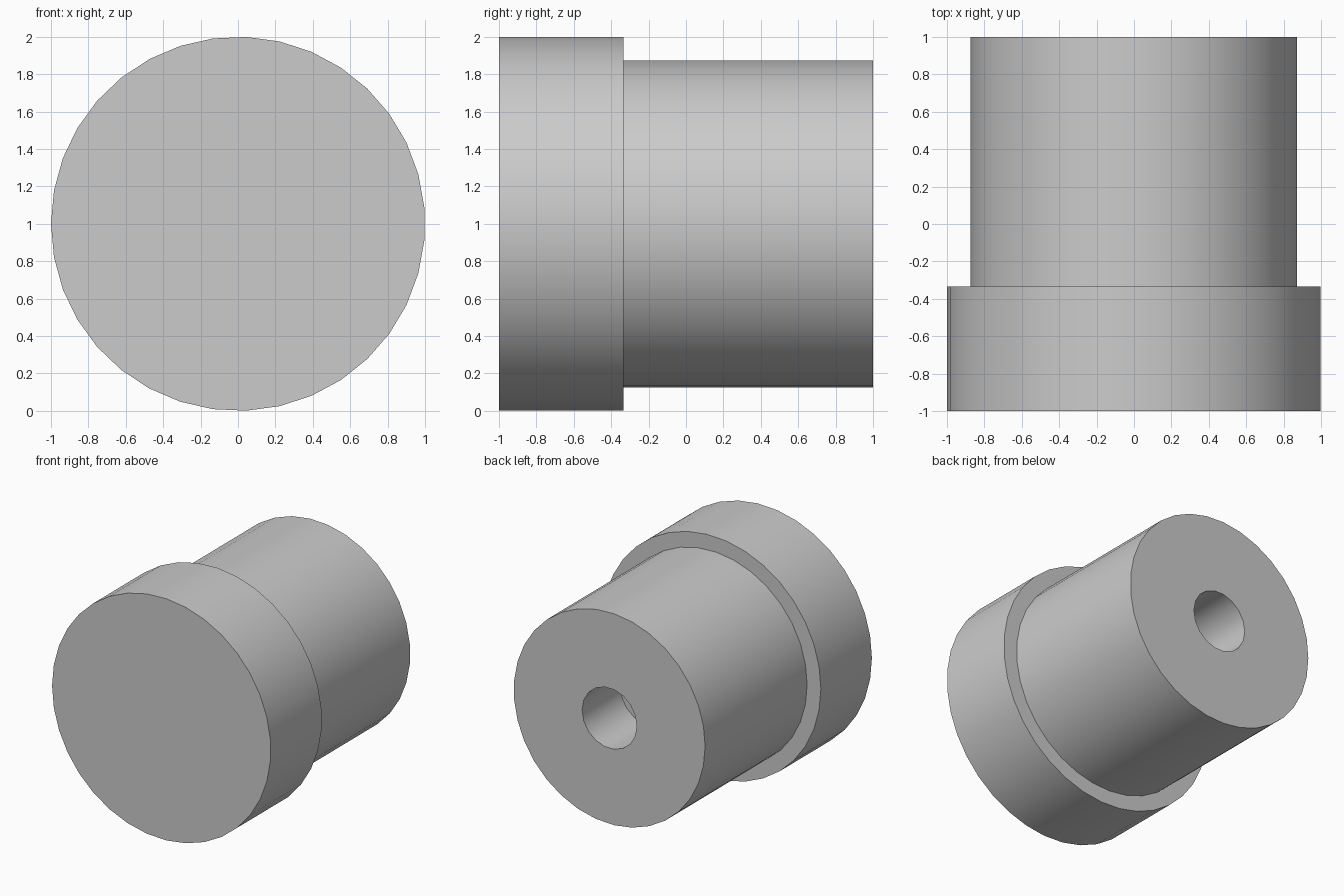
import bpy
import bmesh
from math import cos, sin, pi, radians

if "Cube" in bpy.data.objects:
    bpy.data.objects.remove(bpy.data.objects["Cube"], do_unlink=True)

GREY = (0.6, 0.6, 0.6, 1)
grey = bpy.data.materials.new("plain grey")
grey.use_nodes = True
grey.diffuse_color = GREY
grey.node_tree.nodes["Principled BSDF"].inputs["Base Color"].default_value = GREY


def cylinder(name, radius, sides, front, back):
    """Capped cylinder along y, with its first corner on the -x side."""
    bm = bmesh.new()
    angles = [pi + 2 * pi * i / sides for i in range(sides)]
    disc = bm.faces.new([bm.verts.new((radius * cos(a), front, 1 + radius * sin(a)))
                         for a in angles])
    ring = bmesh.ops.extrude_face_region(bm, geom=[disc], use_keep_orig=True)["geom"]
    bmesh.ops.translate(bm, vec=(0, back - front, 0),
                        verts=[v for v in ring if isinstance(v, bmesh.types.BMVert)])
    bmesh.ops.recalc_face_normals(bm, faces=bm.faces)
    mesh = bpy.data.meshes.new(name)
    bm.to_mesh(mesh)
    bm.free()
    mesh.materials.append(grey)
    obj = bpy.data.objects.new(name, mesh)
    bpy.context.collection.objects.link(obj)
    return obj


def select(obj):
    bpy.ops.object.select_all(action="DESELECT")
    obj.select_set(True)
    bpy.context.view_layer.objects.active = obj


SHOULDER = -0.333

# Wide head and narrower shank, the shank seated slightly inside the head
head = cylinder("head", 1.0, 35, -1, SHOULDER)
shank = cylinder("shank", 0.875, 33, SHOULDER - 0.05, 1)

# Blind hole bored into the back of the shank
bore = cylinder("bore_cutter", 0.25, 18, 0.5, 1.2)
bore.hide_render = True
cut = shank.modifiers.new("bore", "BOOLEAN")
cut.operation = "DIFFERENCE"
cut.solver = "EXACT"
cut.object = bore
select(shank)
bpy.ops.object.modifier_apply(modifier=cut.name)
bpy.data.objects.remove(bore, do_unlink=True)

# Smooth round walls with crisp rims
for part in (head, shank):
    select(part)
    bpy.ops.object.shade_smooth_by_angle(angle=radians(30))
